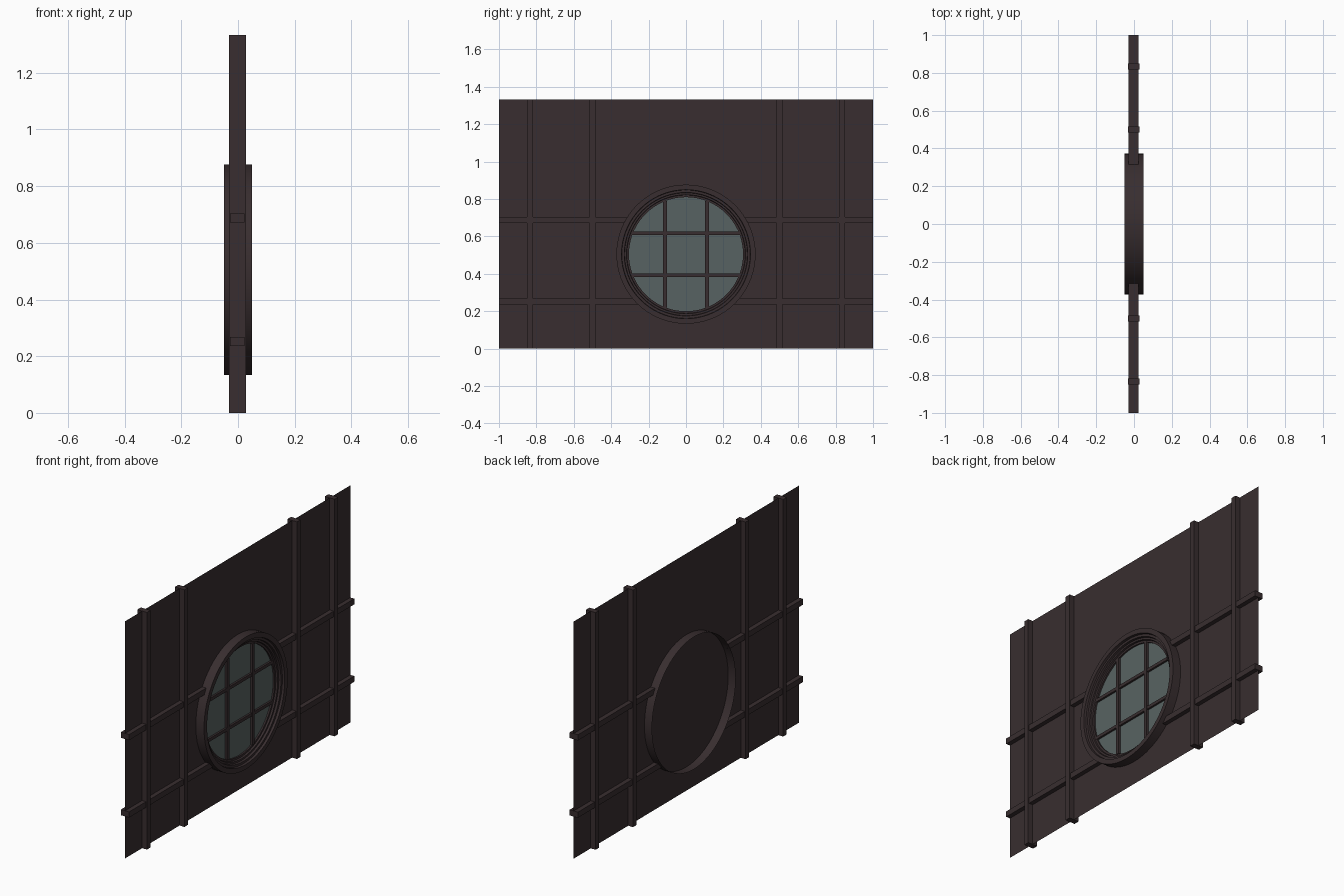
import bpy, bmesh, math

if "Cube" in bpy.data.objects:
    bpy.data.objects.remove(bpy.data.objects["Cube"])

CZ, R = 0.505, 0.372      # window centre height and outer ring radius
WX = -0.002               # wall plane
N = 72


def material(name, col):
    m = bpy.data.materials.new(name)
    m.diffuse_color = (*col, 1)
    m.use_nodes = True
    m.node_tree.nodes["Principled BSDF"].inputs["Base Color"].default_value = m.diffuse_color
    return m


WOOD = material("dark_wood", (0.040, 0.027, 0.029))
GLASS = material("grey_glass", (0.097, 0.124, 0.122))


def finish(name, bm, mat, smooth=False):
    bmesh.ops.recalc_face_normals(bm, faces=bm.faces)
    me = bpy.data.meshes.new(name)
    bm.to_mesh(me)
    bm.free()
    me.materials.append(mat)
    ob = bpy.data.objects.new(name, me)
    bpy.context.collection.objects.link(ob)
    if smooth:
        bpy.context.view_layer.objects.active = ob
        ob.select_set(True)
        bpy.ops.object.shade_smooth_by_angle(angle=math.radians(30))
        ob.select_set(False)
    return ob


def box(name, x, y, z, radius=None):
    """Box from ranges; with a radius its inner end follows the round window."""
    bm = bmesh.new()
    bmesh.ops.create_cube(bm, size=1)
    for v in bm.verts:
        inner = v.co.y < 0 if y[1] > 0 else v.co.y > 0
        v.co = [r[0] + (c + 0.5) * (r[1] - r[0]) for r, c in zip((x, y, z), v.co)]
        if radius and inner:
            v.co.y = math.copysign(math.sqrt(radius ** 2 - (v.co.z - CZ) ** 2), v.co.y)
    return finish(name, bm, WOOD)


def circle(bm, x, r):
    return [bm.verts.new((x, r * math.cos(2 * math.pi * i / N),
                          CZ + r * math.sin(2 * math.pi * i / N))) for i in range(N)]


# thin wall sheet
bm = bmesh.new()
bm.faces.new([bm.verts.new((WX, y, z)) for y, z in
              ((-1, 0), (1, 0), (1, 1.333), (-1, 1.333))])
finish("wall_panel", bm, WOOD)

# vertical battens, through both sides of the wall
for y in (-0.833, -0.5, 0.5, 0.833):
    box("vertical_batten", (-0.032, 0.028), (y - 0.016, y + 0.016), (0, 1.333))

# horizontal battens, stopping at the round frame
for z in (0.252, 0.687):
    for s in (-1, 1):
        y = (-1, -0.3) if s < 0 else (0.3, 1)
        box("horizontal_batten", (-0.028, 0.023), y, (z - 0.016, z + 0.016), R)

# stepped round frame: open shell behind, moulded rim in front
bm = bmesh.new()
profile = [(-0.049, R), (0.049, R), (0.049, 0.345), (0.036, 0.343), (0.036, 0.330),
           (0.024, 0.328), (0.024, 0.318), (0.014, 0.316), (0.014, 0.305), (WX, 0.305)]
rings = [circle(bm, x, r) for x, r in profile]
for a, b in zip(rings, rings[1:]):
    for i in range(N):
        j = (i + 1) % N
        bm.faces.new((a[i], a[j], b[j], b[i]))
finish("round_frame", bm, WOOD, True)

# glass disc just in front of the wall
bm = bmesh.new()
f = bm.faces.new(circle(bm, 0.005, 0.306))
g = finish("window_glass", bm, GLASS)

# glazing bars
half = math.sqrt(0.306 ** 2 - 0.112 ** 2)
for s in (-1, 1):
    c = s * 0.112
    box("upright_glazing_bar", (0, 0.018), (c - 0.01, c + 0.01), (CZ - half, CZ + half))
    box("cross_glazing_bar", (0, 0.016), (-half, half), (CZ + c - 0.009, CZ + c + 0.009))
